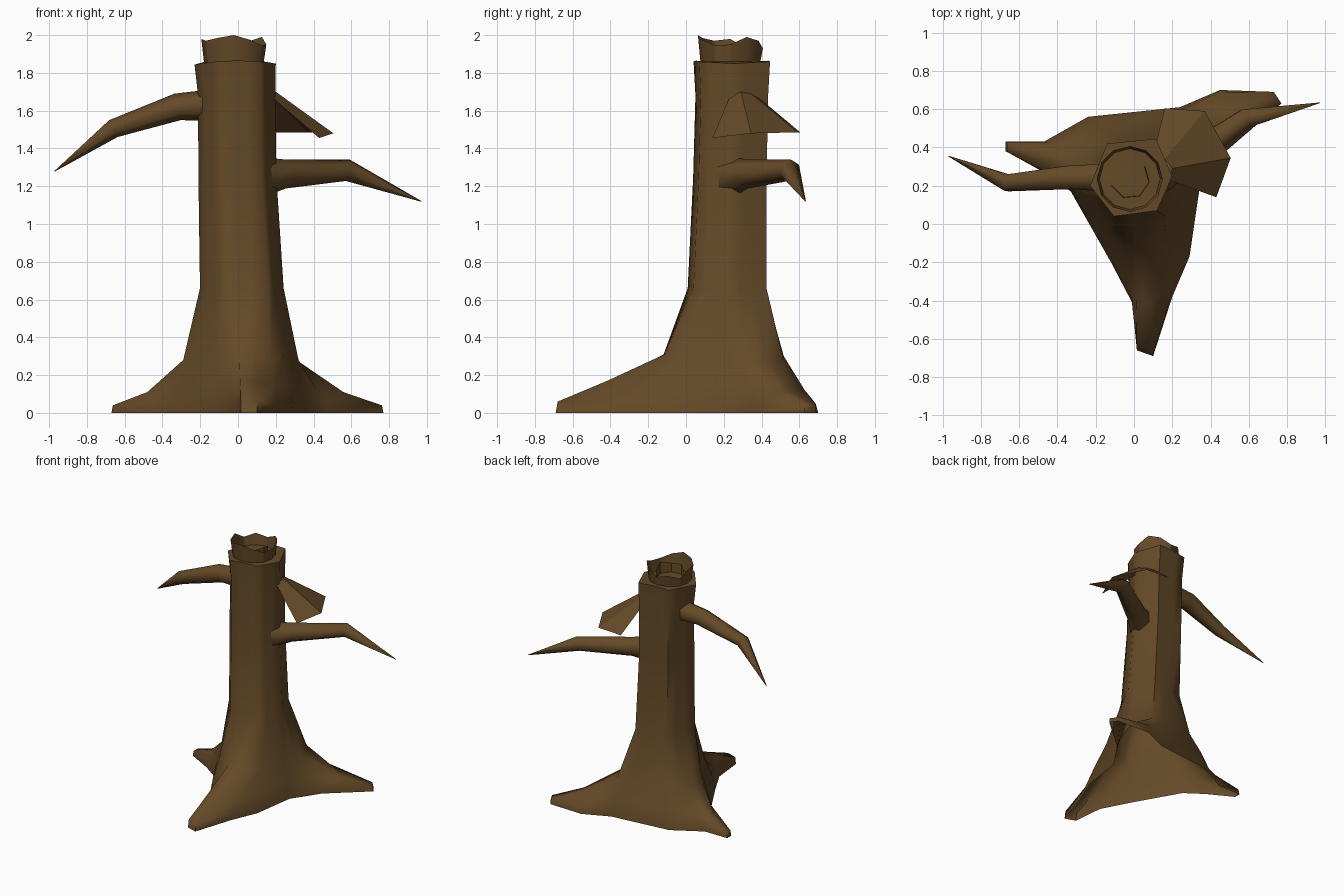
import bpy, math
from mathutils import Vector as V

if "Cube" in bpy.data.objects:
    bpy.data.objects.remove(bpy.data.objects["Cube"])

brown = bpy.data.materials.new("bark brown")
brown.diffuse_color = (0.13, 0.068, 0.021, 1)
brown.use_nodes = True
brown.node_tree.nodes["Principled BSDF"].inputs["Base Color"].default_value = brown.diffuse_color


def make(name, verts, faces, angle=70):
    me = bpy.data.meshes.new(name)
    me.from_pydata([tuple(v) for v in verts], [], faces)
    me.materials.append(brown)
    ob = bpy.data.objects.new(name, me)
    bpy.context.collection.objects.link(ob)
    bpy.ops.object.select_all(action='DESELECT')
    ob.select_set(True)
    bpy.context.view_layer.objects.active = ob
    bpy.ops.object.shade_smooth_by_angle(angle=math.radians(angle))
    return ob


def loft(rings, closed=True):
    n = len(rings[0])
    verts = [p for r in rings for p in r]
    faces = []
    for k in range(len(rings) - 1):
        for i in range(n if closed else n - 1):
            j = (i + 1) % n
            faces.append((k*n + i, k*n + j, k*n + n + j, k*n + n + i))
    return verts, faces


# Trunk: three flared roots on the ground blending into a hexagonal column
ground = [V(p) for p in [
    (.10, -.69), (.20, -.38), (.29, -.17), (.34, .17), (.48, .38), (.77, .63),
    (.73, .69), (.45, .70), (.24, .61), (-.24, .56), (-.47, .43), (-.67, .43),
    (-.67, .38), (-.47, .27), (-.33, .17), (-.12, -.20), (-.01, -.41), (.015, -.66)]]
corners = [V(p) for p in [(-.105, .04), (.12, .07), (.20, .25),
                          (.115, .445), (-.14, .42), (-.23, .20)]]
mid = V((-.02, .24))


def hexring(scale, shift, z, wob=0):
    out = []
    for i in range(18):
        k, f = divmod(i + 2, 3)
        p = corners[k % 6].lerp(corners[(k + 1) % 6], f / 3)
        p = mid + (p - mid) * scale + V(shift)
        out.append(V((p.x, p.y, z - wob * p.x * p.x)))
    return out


def kind(i):  # 0 root tip, 1 root flank, 2 valley between roots
    m = i % 6
    return min(m, 5 - m)


base = hexring(1.03, (.035, -.025), .66)


def rootring(ts, zs, front_z):
    out = []
    for i, g in enumerate(ground):
        k = kind(i)
        p = V(base[i].xy).lerp(g, ts[k])
        z = front_z if k == 0 and i in (0, 17) else zs[k]
        out.append(V((p.x, p.y, z)))
    return out


rings = [rootring((1, 1, 1), (0, 0, 0), 0),
         rootring((.985, .95, .96), (.04, .05, .05), .06),
         rootring((.62, .74, .85), (.11, .12, .14), .17),
         rootring((.20, .33, .52), (.27, .28, .30), .31),
         base,
         hexring(.96, (.012, -.01), 1.25),
         hexring(.95, (.008, 0), 1.68),
         hexring(1, (0, 0), 1.865, .4),
         hexring(.72, (0, 0), 1.86)]
v, f = loft(rings)
f.append(tuple(range(8 * 18, 9 * 18)))
make("trunk_with_roots", v, f, 62)


# Jagged broken crown and splintered inner ring
def crown(name, r0, r1, z0, heights, start, step, closed):
    low, high = [], []
    for i, h in enumerate(heights):
        a = math.radians(start + step * i)
        d = V((math.cos(a), math.sin(a), 0))
        c = V((-.022, .235, 0))
        low.append(c + d * r0 + V((0, 0, z0)))
        high.append(c + d * r1 + V((0, 0, h)))
    make(name, *loft([low, high], closed), 30)


crown("broken_crown", .158, .172, 1.855,
      [2.0, 1.975, 1.945, 1.95, 1.99, 1.97, 1.93, 1.95, 1.925, 1.98, 1.97, 1.985],
      -90, 30, True)
crown("inner_splinter", .10, .105, 1.855, [1.92, 1.94, 1.93, 1.95, 1.92], 200, 50, False)


# Branches: tapered six-sided tubes ending in a point
def branch(name, path):
    pts = [V(p[:3]) for p in path]
    rings = []
    for i, p in enumerate(pts):
        d = (pts[min(i + 1, len(pts) - 1)] - pts[max(i - 1, 0)]).normalized()
        side = d.cross(V((0, 0, 1))).normalized()
        up = side.cross(d)
        rings.append([p + (side * math.cos(a) + up * math.sin(a)) * path[i][3]
                      for a in [math.pi * (j / 3 + 1 / 6) for j in range(6)]])
    make(name, *loft(rings), 65)


branch("left_branch", [(-.12, .24, 1.63, .085), (-.32, .245, 1.62, .072),
                       (-.66, .215, 1.505, .05), (-.97, .355, 1.28, .002)])
branch("right_branch", [(.13, .25, 1.25, .105), (.25, .325, 1.265, .077),
                        (.58, .55, 1.285, .058), (.97, .633, 1.12, .002)])

# Bracket fungus: open flared shell on the right side
top = [(.18, .23, 1.67), (.20, .29, 1.70), (.16, .34, 1.69), (.10, .36, 1.69)]
rim = [(.43, .14, 1.455), (.505, .345, 1.48), (.37, .59, 1.485), (.16, .605, 1.485)]
make("bracket_shell", *loft([rim, top], False), 20)
